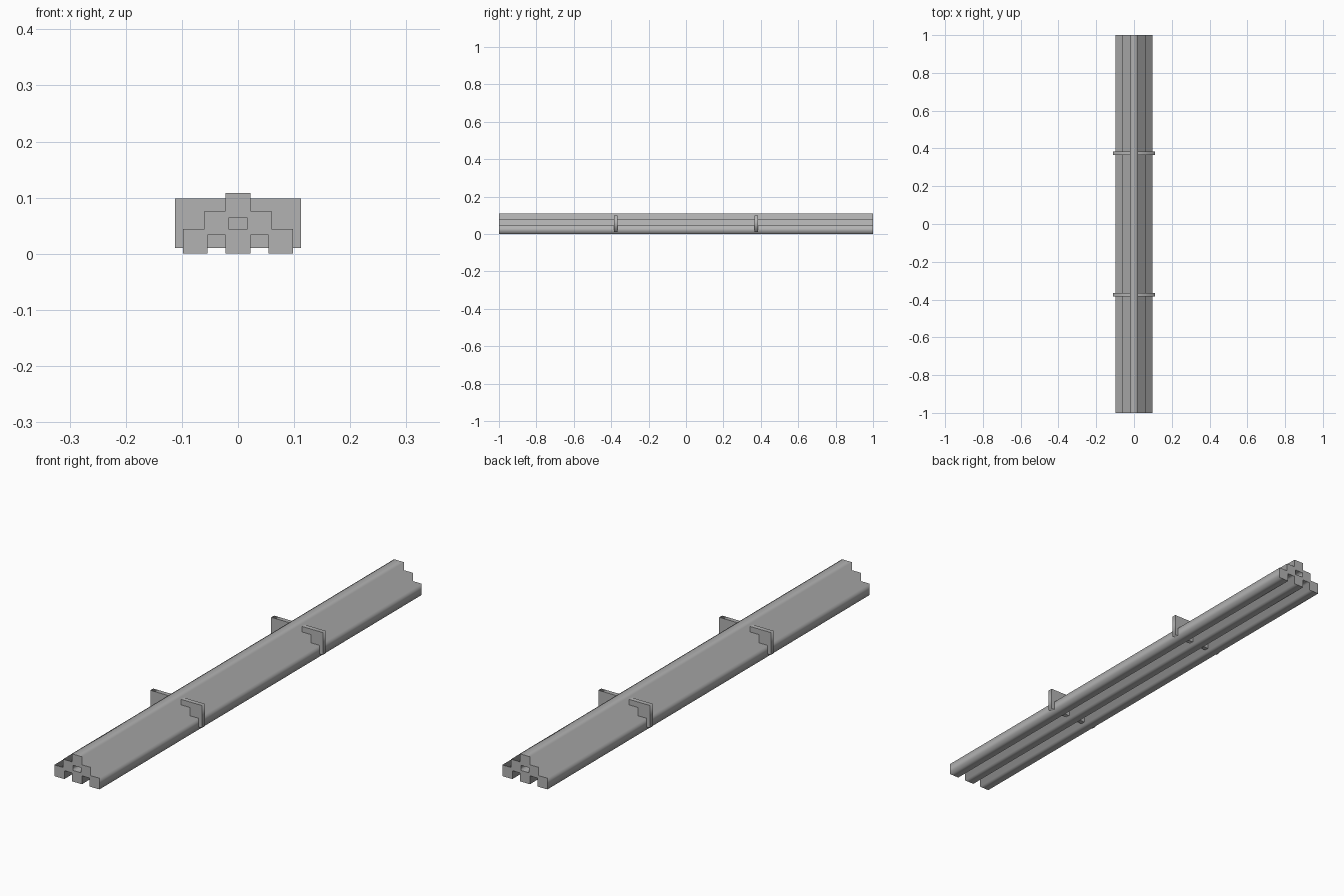
import bpy
import math

if "Cube" in bpy.data.objects:
    bpy.data.objects.remove(bpy.data.objects["Cube"], do_unlink=True)

grey = bpy.data.materials.new("plain_grey")
grey.use_nodes = True
colour = (0.45, 0.45, 0.45, 1)
grey.diffuse_color = colour
grey.node_tree.nodes["Principled BSDF"].inputs["Base Color"].default_value = colour


def extrude_profile(name, loops, depth, y=0):
    """Fill closed x-z outlines and extrude them along y, centred on y."""
    curve = bpy.data.curves.new(name, "CURVE")
    curve.dimensions = "2D"
    curve.fill_mode = "BOTH"
    curve.extrude = depth / 2
    for loop in loops:
        spline = curve.splines.new("POLY")
        spline.points.add(len(loop) - 1)
        for point, (x, z) in zip(spline.points, loop):
            point.co = (x, z, 0, 1)
        spline.use_cyclic_u = True
    obj = bpy.data.objects.new(name, curve)
    bpy.context.collection.objects.link(obj)
    obj.rotation_euler.x = math.pi / 2
    obj.location.y = y
    bpy.ops.object.select_all(action="DESELECT")
    obj.select_set(True)
    bpy.context.view_layer.objects.active = obj
    bpy.ops.object.convert(target="MESH")
    obj = bpy.context.object
    obj.name = name
    obj.data.materials.clear()
    obj.data.materials.append(grey)
    return obj


def rectangle(half_width, bottom, top):
    return [(-half_width, bottom), (half_width, bottom),
            (half_width, top), (-half_width, top)]


# Stacked square bars: three below, two in the middle, one on top
half = [(0.022, 0), (0.022, 0.033), (0.0545, 0.033), (0.0545, 0),
        (0.098, 0), (0.098, 0.044), (0.06, 0.044), (0.06, 0.0765),
        (0.022, 0.0765), (0.022, 0.108)]
outline = half + [(-x, z) for x, z in reversed(half)]
channel = rectangle(0.017, 0.044, 0.064)
extrude_profile("stacked_bars", [outline, channel], 2)

# Cross plates that hold the bars together
for label, y in (("front", -0.375), ("back", 0.375)):
    extrude_profile(label + "_cross_plate", [rectangle(0.112, 0.01, 0.098)], 0.018, y)
